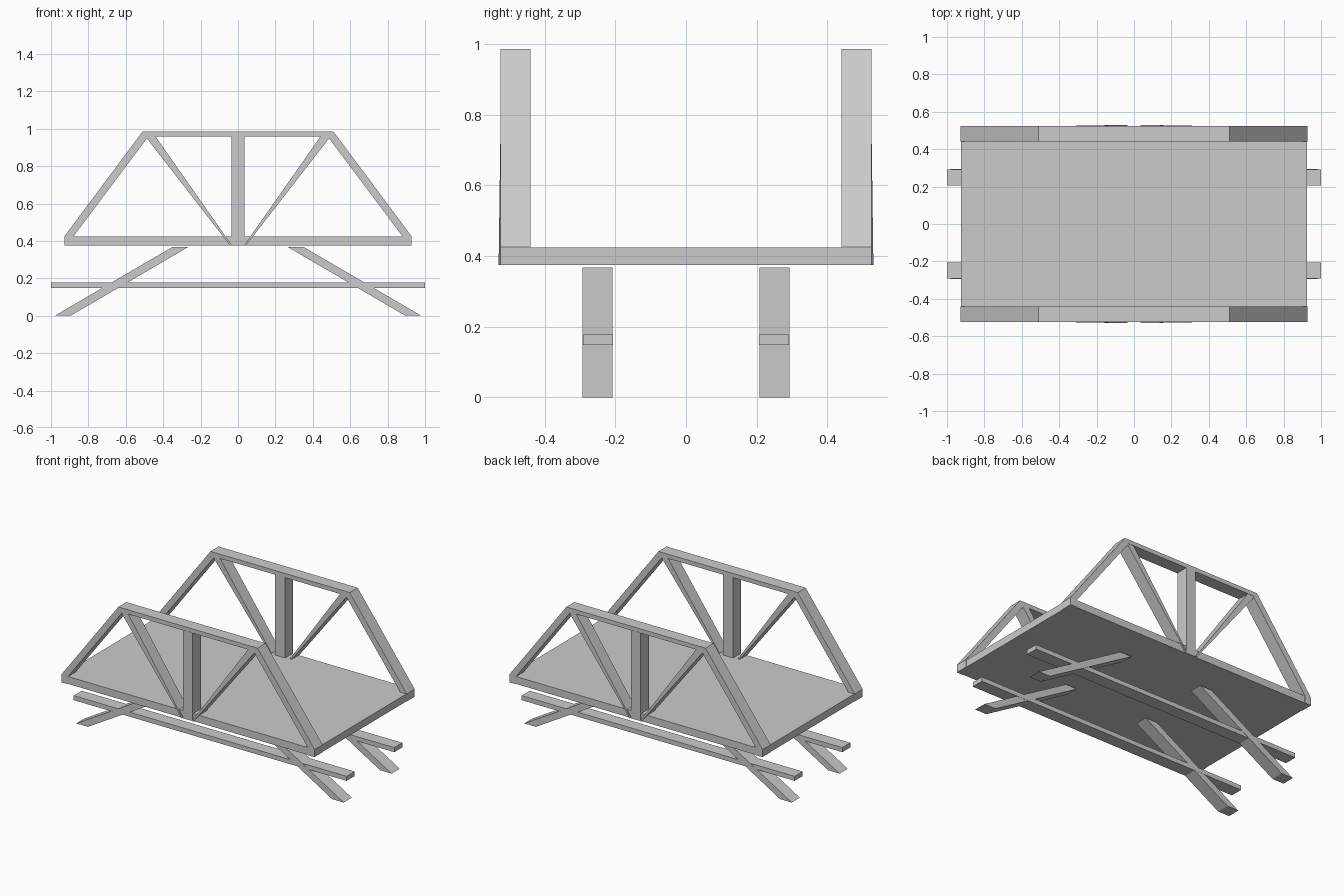
import bpy, bmesh

if "Cube" in bpy.data.objects:
    bpy.data.objects.remove(bpy.data.objects["Cube"])


def prism(name, profile, y0, y1, shift=None):
    """Extrude an (x, z) profile from y0 to y1; shift offsets y per point."""
    shift = shift or [0] * len(profile)
    bm = bmesh.new()
    a = [bm.verts.new((x, y0 + s, z)) for (x, z), s in zip(profile, shift)]
    b = [bm.verts.new((x, y1 + s, z)) for (x, z), s in zip(profile, shift)]
    bm.faces.new(a)
    bm.faces.new(b[::-1])
    n = len(a)
    for i in range(n):
        j = (i + 1) % n
        bm.faces.new((a[j], a[i], b[i], b[j]))
    bmesh.ops.recalc_face_normals(bm, faces=bm.faces)
    me = bpy.data.meshes.new(name)
    bm.to_mesh(me)
    bm.free()
    ob = bpy.data.objects.new(name, me)
    bpy.context.collection.objects.link(ob)
    return ob


def rect(x0, x1, z0, z1):
    return [(x0, z0), (x1, z0), (x1, z1), (x0, z1)]


# Road deck
prism("deck", rect(-0.925, 0.925, 0.375, 0.424), -0.521, 0.521)

# Side truss outline: end posts and top chord in one piece
half = [(-0.88, 0.375), (-0.928, 0.375), (-0.928, 0.425), (-0.51, 0.985)]
inner = [(-0.48, 0.957), (-0.88, 0.424)]
arch = (half + [(-x, z) for x, z in reversed(half)]
        + [(-x, z) for x, z in reversed(inner)] + inner)

for side, s in (("front", -1), ("back", 1)):
    prism(side + "_truss_frame", arch, s * 0.44, s * 0.524)
    # Centre post
    prism(side + "_truss_post", rect(-0.036, 0.036, 0.375, 0.96), s * 0.441, s * 0.525)

    # Support rail under the deck
    prism(side + "_rail", rect(-1, 1, 0.148, 0.178), s * 0.207, s * 0.291)

    for end, m in (("left", -1), ("right", 1)):
        # Tapered diagonal brace, leaning slightly outward at its foot
        brace = [(m * 0.5, 0.965), (m * 0.44, 0.957), (m * 0.034, 0.378), (m * 0.042, 0.375)]
        prism(f"{side}_{end}_brace", brace, s * 0.44, s * 0.522,
              [0, 0, s * 0.008, s * 0.008])
        # Slanted leg
        leg = [(m * 0.98, 0), (m * 0.895, 0), (m * 0.265, 0.368), (m * 0.35, 0.368)]
        prism(f"{side}_{end}_leg", leg, s * 0.208, s * 0.293)
